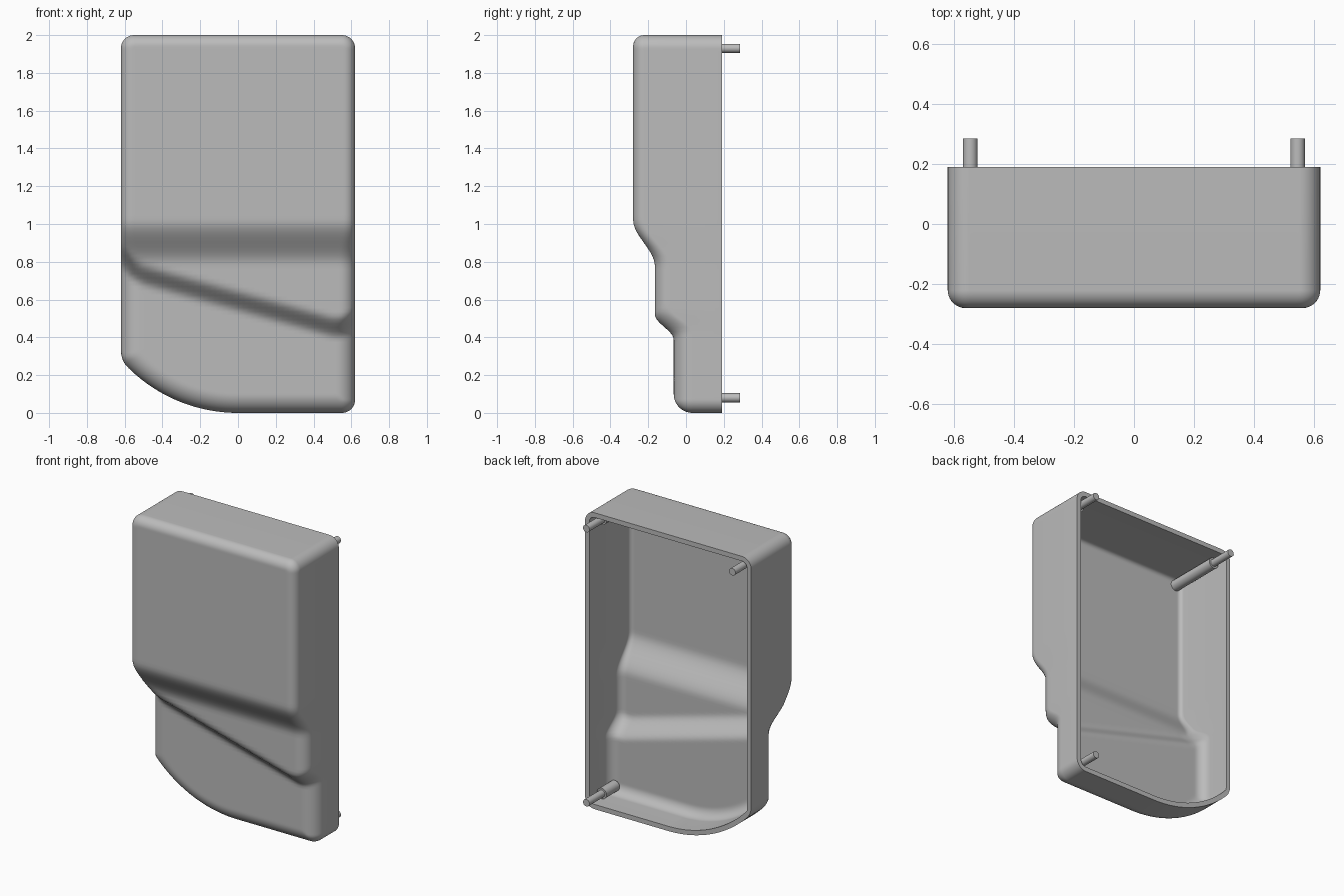
import bpy, bmesh, math
from mathutils import Matrix

if "Cube" in bpy.data.objects:
    bpy.data.objects.remove(bpy.data.objects["Cube"])

HALF_W, HEIGHT, BACK = 0.62, 2.0, 0.19
ARC_R = 0.826          # radius of the swept lower corner
WALL = 0.032
COLS, ROWS = 64, 130

grey = bpy.data.materials.new("plain grey")
grey.use_nodes = True
colour = (0.5, 0.5, 0.5, 1)
grey.diffuse_color = colour
grey.node_tree.nodes["Principled BSDF"].inputs["Base Color"].default_value = colour


def round_min(a, b, r):
    if a < r and b < r:
        return r - math.hypot(r - a, r - b)
    return min(a, b)


def edge_distance(x, z):
    """Distance inward from the outline of the cover."""
    left, right, top = x + HALF_W, HALF_W - x, HEIGHT - z
    bottom = z
    if x < 0 and z < ARC_R:
        bottom = ARC_R - math.hypot(x, z - ARC_R)
    upper = round_min(round_min(left, top, 0.07), round_min(right, top, 0.07), 0)
    lower = round_min(round_min(left, bottom, 0.03), round_min(right, bottom, 0.07), 0)
    return min(upper, lower)


def ease(t):
    t = max(0, min(1, t))
    return t * t * (3 - 2 * t)


def front_depth(x, z):
    """Front face: high panel, level step, then slanted step."""
    curl = 0.07 * max(0, (abs(x) - 0.48) / 0.14) ** 2
    slant = 0.592 - 0.275 * x + curl
    return (-0.065 - 0.1 * ease((z - slant + 0.065) / 0.13)
            - 0.115 * ease((z - 0.78) / 0.24))


def surface_y(x, z, inset):
    base = front_depth(x, z)
    radius = 0.06 + 0.04 * (base + 0.28) / 0.215 - inset
    gap = max(0, min(radius, edge_distance(x, z) - inset))
    return base + inset + radius - math.sqrt(max(0, radius ** 2 - (radius - gap) ** 2))


def row_end(z, inset, outer):
    inner = 0.3
    for _ in range(40):
        mid = (inner + outer) / 2
        if edge_distance(mid, z) >= inset:
            inner = mid
        else:
            outer = mid
    return inner


def cluster(i, n):
    return (1 - math.cos(math.pi * i / n)) / 2


def add_skin(bm, inset, flip):
    """Front skin with its side walls; returns the loop at the open back."""
    low, high = inset + 1e-5, HEIGHT - inset - 1e-5
    grid = []
    for j in range(ROWS + 1):
        z = low + (high - low) * cluster(j, ROWS)
        x0, x1 = row_end(z, inset, -0.7), row_end(z, inset, 0.7)
        row = []
        for i in range(COLS + 1):
            x = x0 + (x1 - x0) * cluster(i, COLS)
            row.append(bm.verts.new((x, surface_y(x, z, inset), z)))
        grid.append(row)
    for a, b in zip(grid, grid[1:]):
        for i in range(COLS):
            quad = [a[i], a[i + 1], b[i + 1], b[i]]
            bm.faces.new(quad[::-1] if flip else quad)
    loop = (grid[0] + [r[-1] for r in grid[1:-1]]
            + grid[-1][::-1] + [r[0] for r in grid[-2:0:-1]])
    rim = [bm.verts.new((v.co.x, BACK, v.co.z)) for v in loop]
    bridge(bm, loop, rim, flip)
    return rim


def bridge(bm, a, b, flip):
    for i in range(len(a)):
        k = (i + 1) % len(a)
        quad = [a[k], a[i], b[i], b[k]]
        bm.faces.new(quad[::-1] if flip else quad)


def finish(bm, name):
    mesh = bpy.data.meshes.new(name)
    bm.to_mesh(mesh)
    bm.free()
    obj = bpy.data.objects.new(name, mesh)
    bpy.context.collection.objects.link(obj)
    mesh.materials.append(grey)
    bpy.ops.object.select_all(action="DESELECT")
    obj.select_set(True)
    bpy.context.view_layer.objects.active = obj
    bpy.ops.object.shade_smooth_by_angle(angle=math.radians(50))
    return obj


def add_rod(bm, x, z, y0, y1, radius):
    place = Matrix.Translation((x, (y0 + y1) / 2, z)) @ Matrix.Rotation(math.pi / 2, 4, "X")
    bmesh.ops.create_cone(bm, cap_ends=True, segments=32, radius1=radius,
                          radius2=radius, depth=y1 - y0, matrix=place)


# Hollow cover, open at the back
bm = bmesh.new()
outer_rim = add_skin(bm, 0, False)
inner_rim = add_skin(bm, WALL, True)
bridge(bm, outer_rim, inner_rim, False)
finish(bm, "cover_shell")

# Locating pins, each on a thicker boss rising from the front wall
for name, x, z, start in (("upper_right_pin", -0.545, 1.93, -0.25),
                          ("upper_left_pin", 0.545, 1.93, -0.25),
                          ("lower_left_pin", 0.545, 0.08, -0.02)):
    bm = bmesh.new()
    add_rod(bm, x, z, start, 0.12, 0.036)
    add_rod(bm, x, z, 0.1, 0.285, 0.024)
    finish(bm, name)
